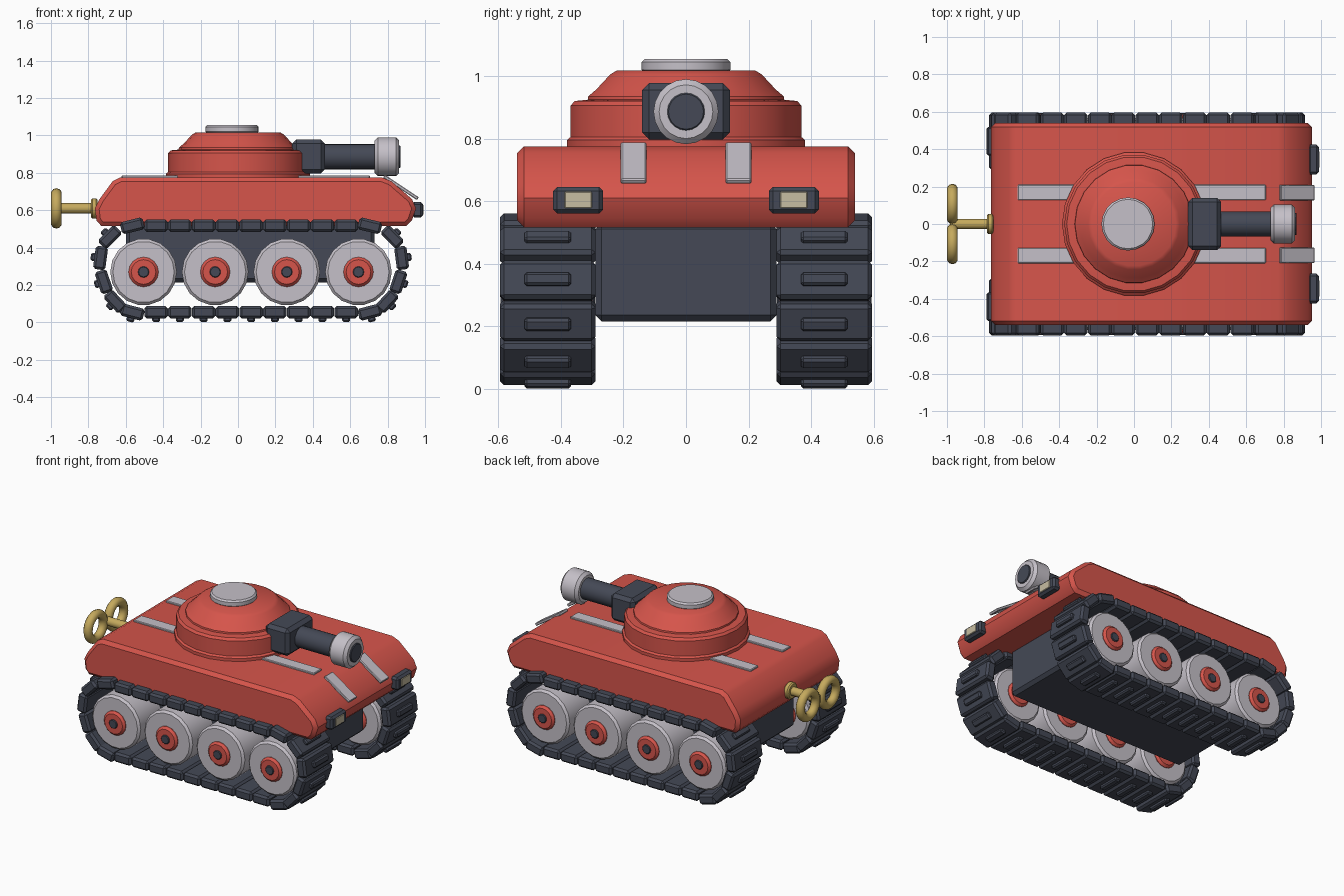
import bpy, bmesh, math
from mathutils import Matrix, Vector

cube = bpy.data.objects.get("Cube")
if cube:
    bpy.data.objects.remove(cube, do_unlink=True)


def material(name, rgb):
    m = bpy.data.materials.new(name)
    m.use_nodes = True
    m.diffuse_color = (*rgb, 1)
    m.node_tree.nodes["Principled BSDF"].inputs["Base Color"].default_value = (*rgb, 1)
    return m


RED = material("red paint", (0.67, 0.09, 0.07))
DARK = material("dark slate", (0.058, 0.066, 0.092))
LIGHT = material("light grey", (0.56, 0.53, 0.58))
GOLD = material("brass", (0.56, 0.40, 0.11))
CREAM = material("cream lens", (0.57, 0.51, 0.36))


def finish(name, bm, mat, angle=35):
    bmesh.ops.recalc_face_normals(bm, faces=bm.faces[:])
    me = bpy.data.meshes.new(name)
    bm.to_mesh(me)
    bm.free()
    me.materials.append(mat)
    me.shade_smooth()
    me.set_sharp_from_angle(angle=math.radians(angle))
    ob = bpy.data.objects.new(name, me)
    bpy.context.collection.objects.link(ob)
    return ob


def add_box(bm, size, matrix, bevel):
    part = bmesh.new()
    bmesh.ops.create_cube(part, size=1, matrix=Matrix.Diagonal((*size, 1)))
    if bevel:
        bmesh.ops.bevel(part, geom=part.edges[:], offset=bevel, segments=1, affect='EDGES')
    part.transform(matrix)
    tmp = bpy.data.meshes.new("tmp")
    part.to_mesh(tmp)
    part.free()
    bm.from_mesh(tmp)
    bpy.data.meshes.remove(tmp)


def box(name, mat, lo, hi, bevel=0.01):
    lo, hi = Vector(lo), Vector(hi)
    bm = bmesh.new()
    add_box(bm, hi - lo, Matrix.Translation((lo + hi) / 2), bevel)
    return finish(name, bm, mat, 25)


def lathe(name, mat, profile, center=(0, 0, 0), axis='Z', sides=20):
    """Revolve (radius, distance along axis) points, with closed ends."""
    rot = {'Z': Matrix(), 'X': Matrix.Rotation(math.pi / 2, 4, 'Y'),
           'Y': Matrix.Rotation(-math.pi / 2, 4, 'X')}[axis]
    bm = bmesh.new()
    rings = []
    for r, t in profile:
        rings.append([bm.verts.new((r * math.cos(a), r * math.sin(a), t))
                      for a in (2 * math.pi * i / sides for i in range(sides))])
    for a, b in zip(rings, rings[1:]):
        for i in range(sides):
            j = (i + 1) % sides
            bm.faces.new((a[i], a[j], b[j], b[i]))
    bm.faces.new(rings[0])
    bm.faces.new(rings[-1])
    bm.transform(Matrix.Translation(center) @ rot)
    return finish(name, bm, mat)


def drum(r, a, b, c):
    """Chamfered cylinder profile."""
    return [(r - c, a), (r, a + c), (r, b - c), (r - c, b)]


# Upper hull: side profile extruded across the width
outline = [(-.73, .515), (-.757, .545), (-.765, .61), (-.74, .66), (-.67, .755), (-.63, .775),
           (.77, .775), (.82, .755), (.93, .66), (.952, .61), (.93, .545), (.90, .515)]
bm = bmesh.new()
face = bm.faces.new([bm.verts.new((x, -.54, z)) for x, z in outline])
ext = bmesh.ops.extrude_face_region(bm, geom=[face])
moved = [v for v in ext["geom"] if isinstance(v, bmesh.types.BMVert)]
bmesh.ops.translate(bm, verts=moved, vec=(0, 1.08, 0))
rims = [e for e in bm.edges if abs(e.verts[0].co.y - e.verts[1].co.y) < .01]
bmesh.ops.bevel(bm, geom=rims, offset=.022, segments=1, affect='EDGES')
finish("upper_hull", bm, RED, 40)

# Lower hull between the tracks
box("lower_hull", DARK, (-.6, -.29, .215), (.73, .29, .53), .02)

# Turret and hatch
lathe("turret_base", RED, [(.385, .765), (.385, .795), (.373, .805), (.373, .905),
                           (.36, .92), (.31, .925)], sides=22)
lathe("turret_dome", RED, [(.318, .92), (.316, .935), (.29, .957), (.245, 1.005),
                           (.225, 1.017)], sides=22)
lathe("hatch", LIGHT, drum(.142, 1.01, 1.055, .01), (-.032, 0, 0))

# Gun
box("gun_mantlet", DARK, (.29, -.14, .797), (.465, .14, .978), .022)
gun = (0, 0, .886)
lathe("gun_barrel", DARK, drum(.068, .45, .75, .005), gun, 'X')
lathe("gun_muzzle", LIGHT, drum(.104, .73, .862, .018), gun, 'X')
lathe("gun_bore", DARK, drum(.06, .85, .87, .004), gun, 'X')

for side, s in (("left", 1), ("right", -1)):
    # Deck strips, flat on top and sloping over the nose
    y0, y1 = sorted((s * .127, s * .21))
    box(f"{side}_deck_strip", LIGHT, (-.622, y0, .768), (.705, y1, .786), .004)
    bm = bmesh.new()
    tilt = Matrix.Rotation(math.atan2(.118, .178), 4, 'Y')
    add_box(bm, (.218, .083, .018), Matrix.Translation((.871, s * .168, .722)) @ tilt, .004)
    finish(f"{side}_nose_strip", bm, LIGHT, 25)

    # Headlights
    y0, y1 = sorted((s * .265, s * .425))
    box(f"{side}_headlight_frame", DARK, (.93, y0, .56), (.988, y1, .645), .013)
    box(f"{side}_headlight_lens", CREAM, (.98, y0 + .036, .577), (.992, y1 - .036, .63), .003)

    # Road wheels with hubs and axle caps on both faces
    for i in range(4):
        c = (-.505 + .383 * i, s * .4425, .27)
        lathe(f"{side}_wheel_{i + 1}", LIGHT, drum(.178, -.125, .125, .014), c, 'Y', 18)
        lathe(f"{side}_hub_{i + 1}", RED, drum(.08, -.143, .143, .014), c, 'Y', 16)
        lathe(f"{side}_axle_{i + 1}", DARK, drum(.03, -.151, .151, .004), c, 'Y', 12)

    # Track: link centres on a loop, each link with a raised tread pad
    mid, pitch = .07, .127
    bottom = [(mid + pitch * (i - 5), .055) for i in range(11)]
    nose = [(.797, .112), (.857, .218), (.875, .345), (.825, .457)]
    top = [(x, .517) for x, z in reversed(bottom)]
    tail = [(2 * mid - x, z) for x, z in reversed(nose)]
    loop = bottom + nose + top + tail
    bm = bmesh.new()
    for i, (x, z) in enumerate(loop):
        px, pz = loop[i - 1]
        nx, nz = loop[(i + 1) % len(loop)]
        turn = Matrix.Rotation(-math.atan2(nz - pz, nx - px), 4, 'Y')
        place = Matrix.Translation((x, s * .4425, z)) @ turn
        add_box(bm, (.125, .305, .066), place, .013)
        add_box(bm, (.042, .15, .04), place @ Matrix.Translation((0, 0, -.033)), .008)
    finish(f"{side}_track", bm, DARK, 25)

    # Wind-up key loops
    bm = bmesh.new()
    n, m = 24, 10
    grid = []
    for i in range(n):
        a = 2 * math.pi * i / n
        row = []
        for j in range(m):
            b = 2 * math.pi * j / m
            r = .08 + .028 * math.cos(b)
            row.append(bm.verts.new((-.971 + .029 * math.sin(b), s * .107 + r * math.cos(a),
                                     .61 + r * math.sin(a))))
        grid.append(row)
    for i in range(n):
        for j in range(m):
            k, q = (i + 1) % n, (j + 1) % m
            bm.faces.new((grid[i][j], grid[k][j], grid[k][q], grid[i][q]))
    finish(f"{side}_key_loop", bm, GOLD, 60)

# Wind-up key shaft and collar
lathe("key_shaft", GOLD, drum(.028, -.985, -.74, .005), (0, 0, .61), 'X', 16)
lathe("key_collar", GOLD, drum(.054, -.787, -.75, .008), (0, 0, .61), 'X', 16)
